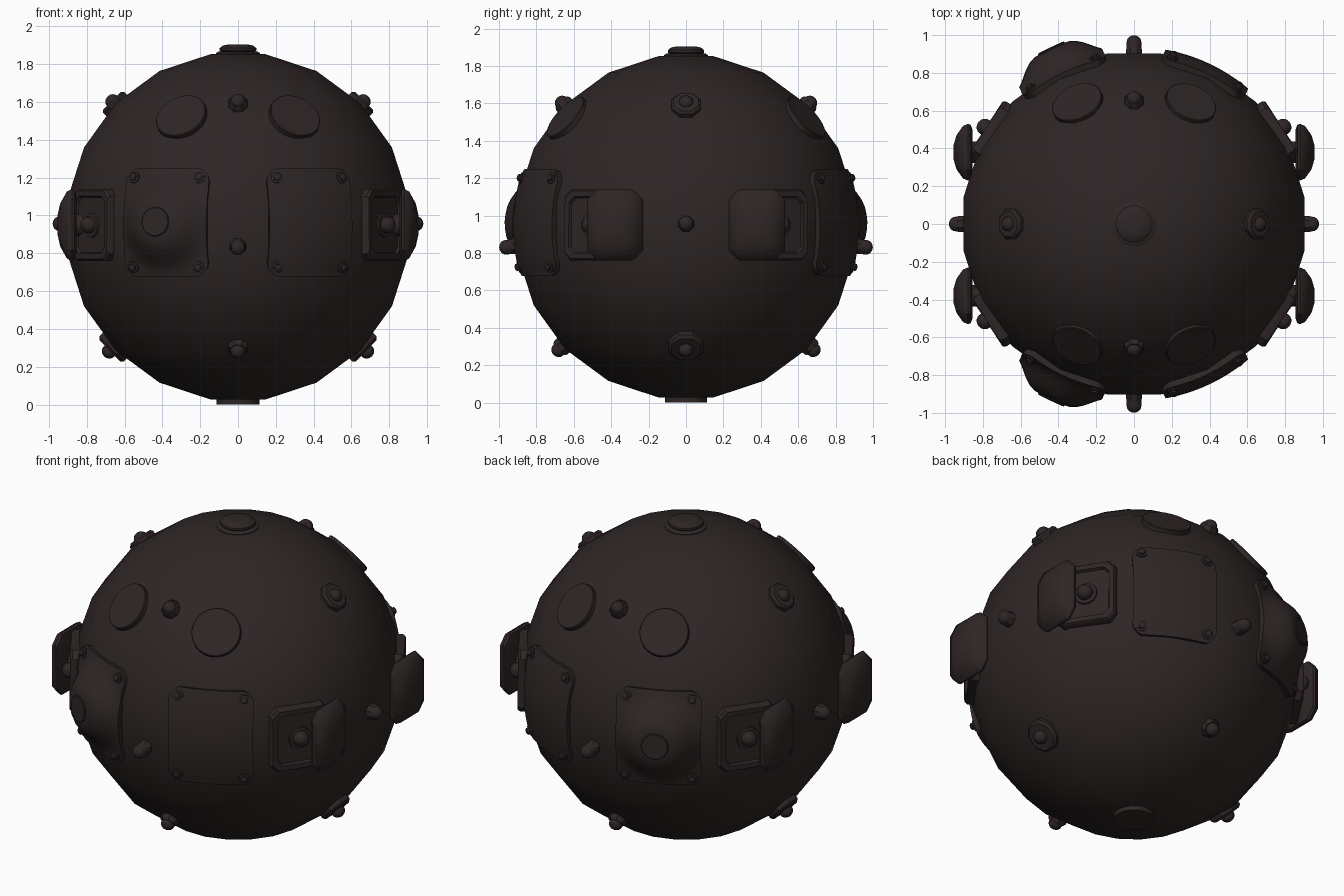
import bpy, bmesh, math
from mathutils import Matrix, Vector

if "Cube" in bpy.data.objects:
    bpy.data.objects.remove(bpy.data.objects["Cube"])

R, MID = 0.925, Vector((0, 0, 0.94))

mat = bpy.data.materials.new("dark_brown_metal")
mat.use_nodes = True
mat.diffuse_color = (0.028, 0.019, 0.019, 1)
mat.node_tree.nodes["Principled BSDF"].inputs["Base Color"].default_value = mat.diffuse_color


def finish(name, bm, angle=35):
    bmesh.ops.recalc_face_normals(bm, faces=bm.faces)
    mesh = bpy.data.meshes.new(name)
    bm.to_mesh(mesh)
    bm.free()
    obj = bpy.data.objects.new(name, mesh)
    bpy.context.collection.objects.link(obj)
    mesh.materials.append(mat)
    bpy.ops.object.select_all(action='DESELECT')
    obj.select_set(True)
    bpy.context.view_layer.objects.active = obj
    bpy.ops.object.shade_smooth_by_angle(angle=math.radians(angle))
    return obj


def frame(az, el):
    """Axes on the ball: x sideways, y upward, z outward (degrees)."""
    a, e = math.radians(az), math.radians(el)
    out = Vector((math.cos(e) * math.cos(a), math.cos(e) * math.sin(a), math.sin(e)))
    side = Vector((-math.sin(a), math.cos(a), 0))
    up = out.cross(side)
    rot = Matrix((side, up, out)).transposed().to_4x4()
    return Matrix.Translation(MID) @ rot


def circle(r, n=16):
    return [(r * math.cos((i + .5) * math.tau / n), r * math.sin((i + .5) * math.tau / n))
            for i in range(n)]


def chamfered(w, h, c):
    quarter = [(w, h - c), (w - c, h)]
    half = quarter + [(-x, y) for x, y in reversed(quarter)]
    return half + [(-x, -y) for x, y in half]


def loft(name, place, outline, layers):
    """Stack scaled copies of an outline at (scale, height) and skin them."""
    bm = bmesh.new()
    rings = [[bm.verts.new(place @ Vector((x * s, y * s, h))) for x, y in outline]
             for s, h in layers]
    n = len(outline)
    for low, high in zip(rings, rings[1:]):
        for i in range(n):
            j = (i + 1) % n
            bm.faces.new((low[i], low[j], high[j], high[i]))
    bm.faces.new(rings[0][::-1])
    bm.faces.new(rings[-1])
    return finish(name, bm)


def dome(r, base, tip, steps=4):
    """Layers of a rounded cap above a short shaft."""
    return [(r * math.cos(t), base + (tip - base) * math.sin(t))
            for t in (i * math.pi / 2.1 / steps for i in range(steps + 1))]


def knob(name, az, el, washer, tip, sides=8):
    place = frame(az, el)
    loft(name + "_washer", place, circle(washer, sides),
         [(1, R - .04), (1, R + .005), (.85, R + .018)])
    loft(name, place, circle(1, 12), [(.04, R - .02)] + dome(.04, tip - .035, tip))


def patch(name, az, el, w, h, bulge):
    """Curved plate with pinched sides and cut corners, optionally domed."""
    place, n = frame(az, el), 16
    bm = bmesh.new()
    grid = []
    for i in range(n + 1):
        row = []
        for j in range(n + 1):
            u, v = 2 * i / n - 1, 2 * j / n - 1
            over = max(0, abs(u) + abs(v) - 1.8) / 2
            u, v = u - math.copysign(over, u), v - math.copysign(over, v)
            x = u * w * (1 - .06 * (1 - v * v))
            y = v * h * (1 - .04 * (1 - u * u))
            t = min(1, max(0, (.27 - math.hypot(x, y)) / .19))
            rise = R + .013 + bulge * t * t * (3 - 2 * t)
            row.append(bm.verts.new(place @ (Vector((x, y, .9)).normalized() * rise)))
        grid.append(row)
    for i in range(n):
        for j in range(n):
            bm.faces.new((grid[i][j], grid[i + 1][j], grid[i + 1][j + 1], grid[i][j + 1]))
    # skirt sunk into the ball
    rim = [e for e in bm.edges if e.is_boundary]
    skirt = bmesh.ops.extrude_edge_only(bm, edges=rim)["geom"]
    for vert in (g for g in skirt if isinstance(g, bmesh.types.BMVert)):
        vert.co = MID + (vert.co - MID) * .96
    finish(name, bm)
    # corner bolts
    for k, (sx, sy) in enumerate([(-1, -1), (1, -1), (1, 1), (-1, 1)]):
        spot = Vector((sx * w * .75, sy * h * .8, .9)).normalized()
        turn = Vector((0, 0, 1)).rotation_difference(spot).to_matrix().to_4x4()
        loft(f"{name}_bolt_{k + 1}", place @ turn, circle(1, 8),
             [(.032, R), (.032, R + .02), (.02, R + .022), (.02, R + .033), (.01, R + .039)])
    if bulge:
        loft(name + "_boss", place, circle(.078, 20),
             [(1, R + bulge - .02), (1, R + bulge + .014), (.95, R + bulge + .018)])


# ball: twenty-sided lathe with flat poles
bm = bmesh.new()
N = 20
rings = []
for k in range(10):
    lat = math.radians(-81 + 18 * k)
    rings.append([bm.verts.new(MID + Vector((x, y, R * math.sin(lat))))
                  for x, y in circle(R * math.cos(lat), N)])
for low, high in zip(rings, rings[1:]):
    for i in range(N):
        bm.faces.new((low[i], low[(i + 1) % N], high[(i + 1) % N], high[i]))
bm.faces.new(rings[0][::-1])
bm.faces.new(rings[-1])
finish("ball", bm, 60)

# top cap and bottom disc
up = Matrix.Identity(4)
loft("top_cap_base", up, circle(.118, 20), [(1, 1.82), (1, 1.858), (.9, 1.866)])
loft("top_cap_dome", up, circle(1, 20),
     [(.085, 1.86), (.098, 1.872), (.098, 1.885), (.08, 1.899), (.045, 1.905)])
loft("bottom_disc", up, circle(.115, 20), [(1, 0), (1, .06)])

# knobs around the ball
for label, az in (("left", 0), ("back", 90), ("right", 180), ("front", 270)):
    side = label in ("left", "right")
    knob("upper_knob_" + label, az, 45, .085 if side else .055, .975)
    knob("middle_knob_" + label, az, 1 if side else -6.5, .045, .98 if side else 1.005)
    knob("lower_knob_" + label, az, -44, .1 if side else .055, .985)

# repeated groups in the four quadrants
for fb, sy in (("front", -1), ("back", 1)):
    for lr, sx in (("left", 1), ("right", -1)):
        tag = f"{fb}_{lr}"

        def azimuth(x, y):
            return math.degrees(math.atan2(sy * y, sx * x))

        # large bolted panel, domed on the right side of the model
        patch("panel_" + tag, azimuth(.4, .85), 1.5, .255, .3, .09 if sx < 0 else 0)

        # flush round lid
        loft("round_lid_" + tag, frame(azimuth(.295, .63), 39.5), circle(.14, 24),
             [(1, R - .04), (1, R - .002), (.97, R + .002)])

        # recessed hatch with a knob
        place = frame(azimuth(.8, .52), .6)
        loft("hatch_frame_" + tag, place, chamfered(.175, .19, .04),
             [(1, R - .06), (1, R - .004), (.95, R + .01), (.8, R + .01), (.76, R - .006)])
        loft("hatch_knob_" + tag, place, circle(1, 12),
             [(.07, R - .02), (.065, R + .004), (.045, R + .006)] + dome(.045, R + .02, R + .06))

        # stand-off shield beside the hatch
        face = frame(0 if sx > 0 else 180, 0)
        shield = Matrix.Translation((0, sy * .38, .01)) @ face
        loft("shield_" + tag, shield, chamfered(.15, .19, .055),
             [(.8, .855), (.97, .865), (1, .878), (.93, .905), (.6, .94), (.25, .955)])
        loft("shield_post_" + tag, shield, circle(.06, 12), [(1, .72), (1, .87)])
